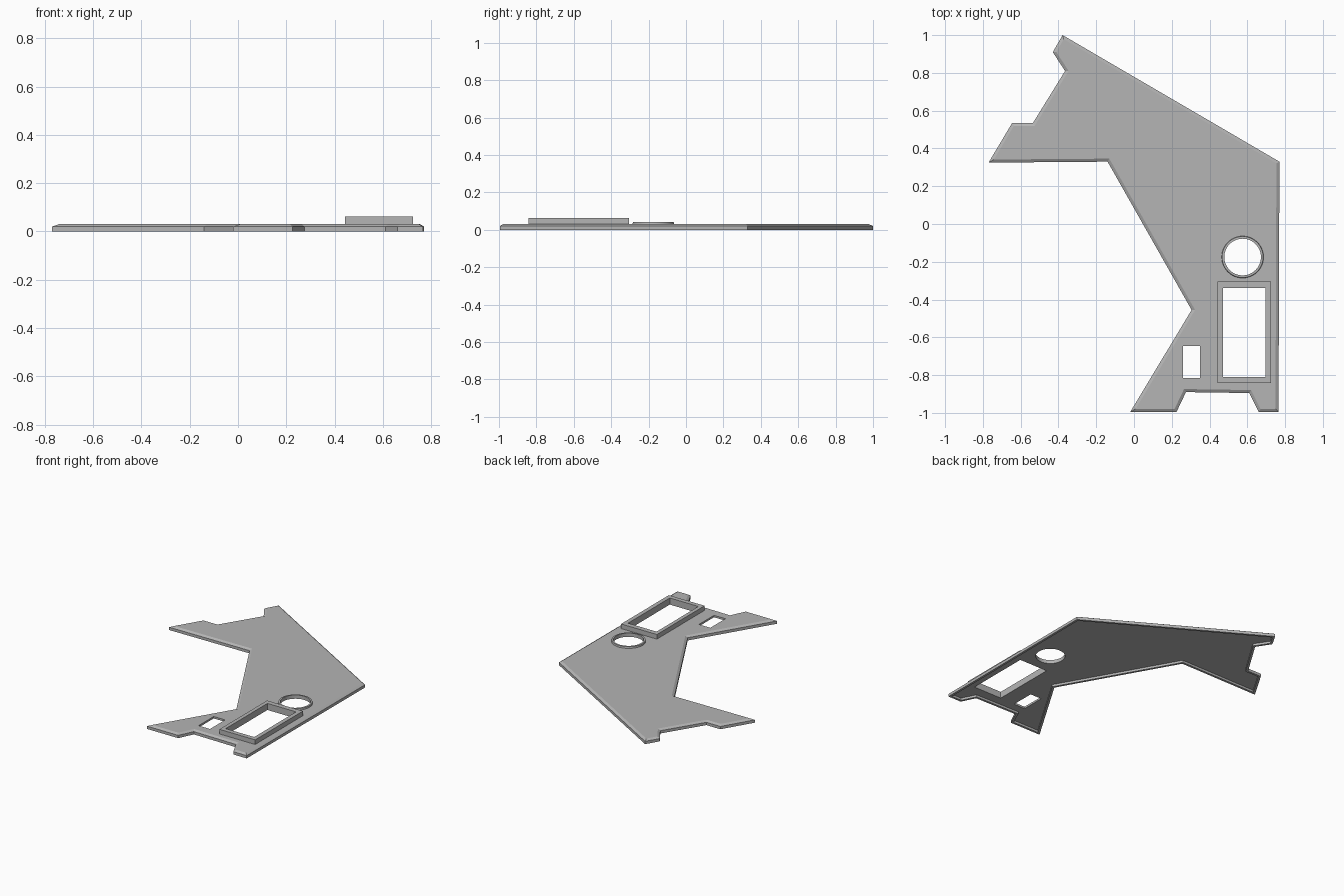
import bpy
import bmesh
from math import cos, sin, tau
from mathutils import Vector

cube = bpy.data.objects.get("Cube")
if cube:
    bpy.data.objects.remove(cube, do_unlink=True)

grey = bpy.data.materials.new("plain grey")
grey.use_nodes = True
grey.diffuse_color = (0.46, 0.46, 0.46, 1)
grey.node_tree.nodes["Principled BSDF"].inputs["Base Color"].default_value = (0.46, 0.46, 0.46, 1)

OUTLINE = [(-0.378, 1.0), (0.77, 0.33), (0.765, -0.995), (0.66, -0.995), (0.61, -0.895),
           (0.275, -0.89), (0.225, -0.995), (-0.02, -0.995), (0.305, -0.455), (-0.14, 0.33),
           (-0.77, 0.325), (-0.645, 0.535), (-0.535, 0.535), (-0.365, 0.81), (-0.43, 0.91)]
TOP = 0.03        # upper surface of the plate
SKIN = 0.016      # underside of the recessed panel
RIM = 0.016       # width of bevel and lower rim


def inset(points, d):
    """Move every edge of a clockwise outline inwards by d."""
    pts = [Vector(p) for p in points]
    result = []
    for i, p in enumerate(pts):
        a = (p - pts[i - 1]).normalized()
        b = (pts[(i + 1) % len(pts)] - p).normalized()
        na, nb = Vector((a.y, -a.x)), Vector((b.y, -b.x))
        result.append(p + (na + nb) * d / (1 + na.dot(nb)))
    return result


def rectangle(x0, x1, y0, y1):
    return [(x0, y0), (x0, y1), (x1, y1), (x1, y0)]


def circle(x, y, r, n=48):
    return [(x + r * cos(tau * i / n), y - r * sin(tau * i / n)) for i in range(n)]


def loft(name, loops, caps=False, closed=False):
    """Skin a chain of (points, z) loops into an object."""
    bm = bmesh.new()
    rings = [[bm.verts.new((p[0], p[1], z)) for p in pts] for pts, z in loops]
    pairs = list(zip(rings, rings[1:]))
    if closed:
        pairs.append((rings[-1], rings[0]))
    for lo, hi in pairs:
        for i in range(len(lo)):
            bm.faces.new((lo[i - 1], lo[i], hi[i], hi[i - 1]))
    if caps:
        ends = [bm.faces.new(rings[0]), bm.faces.new(rings[-1])]
        bmesh.ops.triangulate(bm, faces=ends)
    bmesh.ops.recalc_face_normals(bm, faces=bm.faces[:])
    mesh = bpy.data.meshes.new(name)
    bm.to_mesh(mesh)
    bm.free()
    mesh.materials.append(grey)
    obj = bpy.data.objects.new(name, mesh)
    bpy.context.collection.objects.link(obj)
    return obj


def activate(obj):
    bpy.ops.object.select_all(action='DESELECT')
    obj.select_set(True)
    bpy.context.view_layer.objects.active = obj


# Plate: recessed underside, rim, side wall, bevelled upper edge
inner = inset(OUTLINE, RIM)
plate = loft("panel_plate", [(inner, SKIN), (inner, 0), (OUTLINE, 0),
                             (OUTLINE, 0.02), (inner, TOP)], caps=True)

# Openings
window = rectangle(0.47, 0.695, -0.81, -0.34)
slot = rectangle(0.26, 0.35, -0.815, -0.645)
hole = circle(0.575, -0.175, 0.097)
for opening in (window, slot, hole):
    cutter = loft("cutter", [(opening, -0.1), (opening, 0.1)], caps=True)
    cutter.hide_render = True
    cut = plate.modifiers.new("opening", 'BOOLEAN')
    cut.operation = 'DIFFERENCE'
    cut.solver = 'EXACT'
    cut.object = cutter
    activate(plate)
    bpy.ops.object.modifier_apply(modifier=cut.name)
    bpy.data.objects.remove(cutter, do_unlink=True)

# Raised frame around the window
frame = rectangle(0.443, 0.725, -0.842, -0.305)
loft("window_frame", [(window, TOP), (frame, TOP), (frame, 0.063), (window, 0.063)], closed=True)

# Low collar around the round hole
collar = loft("hole_collar", [(hole, TOP), (circle(0.575, -0.175, 0.111), TOP),
                              (circle(0.575, -0.175, 0.109), 0.041), (hole, 0.042)], closed=True)
for obj in (plate, collar):
    activate(obj)
    bpy.ops.object.shade_smooth_by_angle(angle=0.4)
